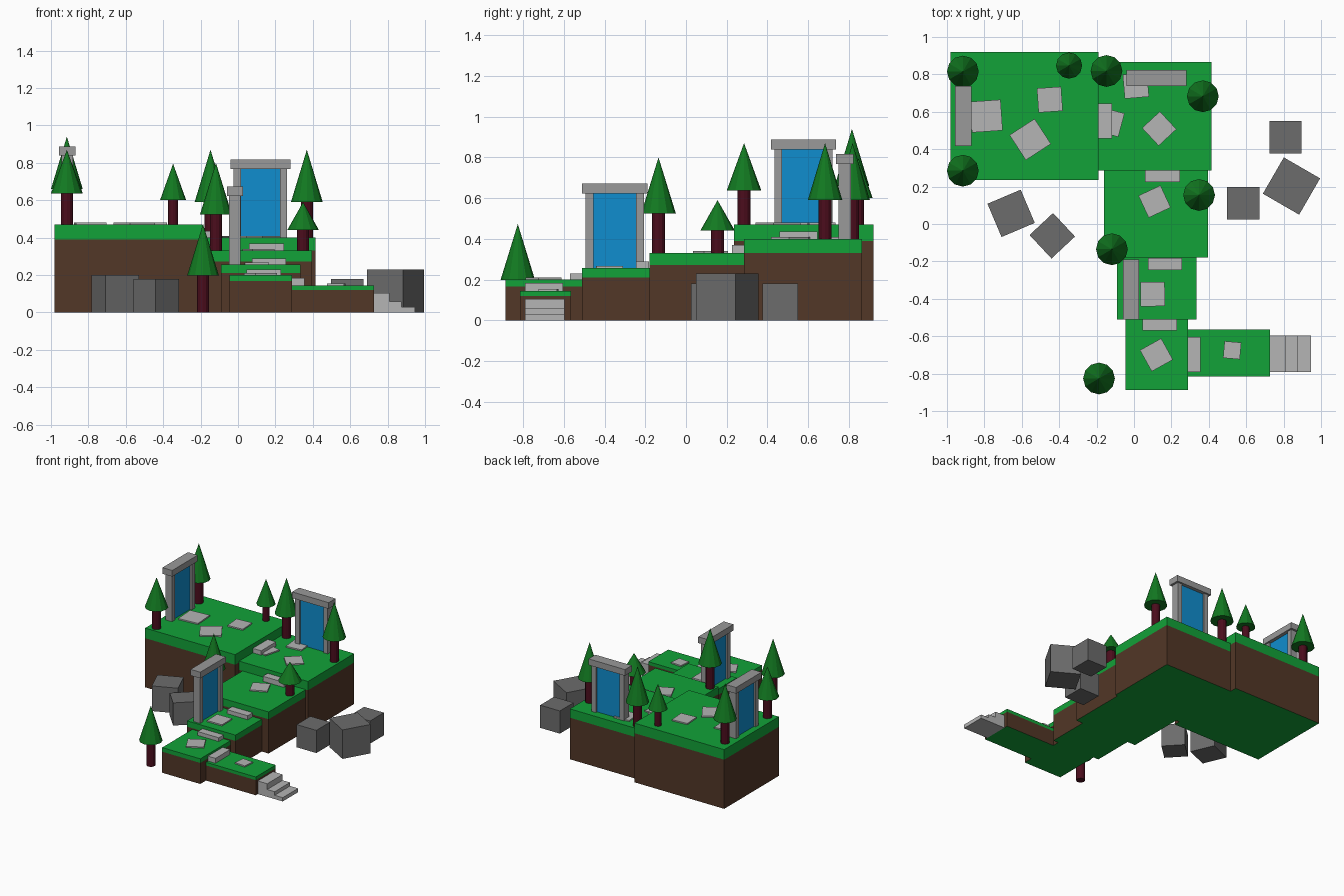
import bpy
from math import radians


def mat(name, r, g, b):
    m = bpy.data.materials.new(name)
    m.diffuse_color = (r, g, b, 1)
    return m


GRASS = mat("grass", 0.006, 0.36, 0.04)
SOIL = mat("soil", 0.085, 0.038, 0.02)
LEAF = mat("leaf", 0.006, 0.19, 0.015)
BARK = mat("bark", 0.07, 0.004, 0.012)
WATER = mat("portal_blue", 0.005, 0.27, 0.62)
ROCK = mat("dark_rock", 0.15, 0.15, 0.15)
STONE = mat("pale_stone", 0.46, 0.46, 0.46)
FRAME = mat("frame_stone", 0.32, 0.32, 0.32)


def box(name, x, y, z, m, rot=0):
    """Box from (min, max) ranges, turned about its own centre."""
    c = [(a + b) / 2 for a, b in (x, y, z)]
    bpy.ops.mesh.primitive_cube_add(size=1, location=c)
    o = bpy.context.object
    o.name = name
    o.scale = [b - a for a, b in (x, y, z)]
    bpy.ops.object.transform_apply(location=False, rotation=False, scale=True)
    o.rotation_euler.z = radians(rot)
    o.data.materials.append(m)
    return o


def block(name, cx, cy, size, z, m, rot):
    h = size / 2
    return box(name, (cx - h, cx + h), (cy - h, cy + h), z, m, rot)


# terraces: soil block with a grass cap and a green underside
for x0, x1, y0, y1, split, top in (
        (-0.98, -0.19, 0.235, 0.92, 0.39, 0.47),
        (-0.19, 0.415, 0.285, 0.865, 0.33, 0.40),
        (-0.16, 0.395, -0.18, 0.285, 0.272, 0.33),
        (-0.09, 0.335, -0.51, -0.18, 0.21, 0.256),
        (-0.045, 0.29, -0.887, -0.51, 0.167, 0.20),
        (0.29, 0.727, -0.815, -0.565, 0.12, 0.145)):
    soil = box("terrace_soil", (x0, x1), (y0, y1), (0, split), SOIL)
    soil.data.materials.append(GRASS)
    for p in soil.data.polygons:
        if p.normal.z < -0.5:
            p.material_index = 1
    box("terrace_grass", (x0, x1), (y0, y1), (split, top), GRASS)

# entrance stairs
for x0, x1, z in ((0.727, 0.81, 0.104), (0.81, 0.875, 0.058), (0.875, 0.946, 0.03)):
    box("entrance_step", (x0, x1), (-0.79, -0.597), (0, z), STONE)

# single steps between terraces
for x, y, z in (
        ((0.285, 0.355), (-0.79, -0.605), (0.145, 0.184)),
        ((0.045, 0.23), (-0.57, -0.51), (0.20, 0.23)),
        ((0.075, 0.257), (-0.245, -0.182), (0.256, 0.288)),
        ((0.06, 0.245), (0.225, 0.285), (0.33, 0.37)),
        ((-0.19, -0.117), (0.458, 0.645), (0.40, 0.435))):
    box("terrace_step", x, y, z, STONE)

# paving stones: centre, size, ground height, turn
for cx, cy, s, z, r in (
        (0.525, -0.675, 0.09, 0.145, -5), (0.12, -0.70, 0.13, 0.20, 29),
        (0.10, -0.375, 0.13, 0.256, 1), (0.11, 0.12, 0.13, 0.33, 25),
        (0.135, 0.51, 0.13, 0.40, 43), (0.01, 0.74, 0.13, 0.40, 5),
        (-0.13, 0.545, 0.13, 0.40, -15), (-0.79, 0.577, 0.165, 0.47, 4),
        (-0.555, 0.452, 0.16, 0.47, 33), (-0.45, 0.665, 0.13, 0.47, 4)):
    block("paving_stone", cx, cy, s, (z, z + 0.01), STONE, r)

# loose rocks
for cx, cy, s, h, r in (
        (-0.657, 0.057, 0.193, 0.20, 23), (-0.437, -0.063, 0.172, 0.18, 43),
        (0.585, 0.11, 0.173, 0.18, 0), (0.81, 0.463, 0.173, 0.18, 0),
        (0.842, 0.203, 0.224, 0.23, -30)):
    block("rock", cx, cy, s, (0, h), ROCK, r)


def portal(cx, cy, z, sideways):
    """Two pillars, a lintel and a blue panel, optionally turned to face x."""
    def part(name, along, half_depth, zr, m):
        a, d = along, (-half_depth, half_depth)
        if sideways:
            a, d = d, a
        box(name, (cx + a[0], cx + a[1]), (cy + d[0], cy + d[1]), zr, m)
    for a in ((-0.143, -0.105), (0.105, 0.143)):
        part("portal_pillar", a, 0.03, (z, z + 0.368), FRAME)
    part("portal_lintel", (-0.16, 0.16), 0.043, (z + 0.368, z + 0.417), FRAME)
    part("portal_panel", (-0.105, 0.105), 0.015, (z, z + 0.368), WATER)


portal(0.12, 0.78, 0.40, False)
portal(-0.913, 0.577, 0.47, True)
portal(-0.017, -0.35, 0.256, True)


# trees: position, crown radius, ground, crown base, tip
for x, y, r, z0, z1, z2 in (
        (-0.915, 0.815, 0.085, 0.47, 0.66, 0.94), (-0.915, 0.285, 0.085, 0.47, 0.637, 0.87),
        (-0.347, 0.847, 0.07, 0.47, 0.60, 0.795), (-0.147, 0.818, 0.085, 0.40, 0.59, 0.87),
        (0.368, 0.683, 0.085, 0.40, 0.59, 0.87), (0.348, 0.155, 0.085, 0.33, 0.44, 0.59),
        (-0.118, -0.135, 0.085, 0.33, 0.525, 0.80), (-0.187, -0.826, 0.085, 0.0, 0.197, 0.473)):
    bpy.ops.mesh.primitive_cylinder_add(vertices=12, radius=r * 0.38, depth=z1 - z0,
                                        location=(x, y, (z0 + z1) / 2))
    bpy.context.object.name = "tree_trunk"
    bpy.context.object.data.materials.append(BARK)
    bpy.ops.mesh.primitive_cone_add(vertices=12, radius1=r, radius2=0, depth=z2 - z1,
                                    location=(x, y, (z1 + z2) / 2))
    bpy.context.object.name = "tree_crown"
    bpy.context.object.data.materials.append(LEAF)
